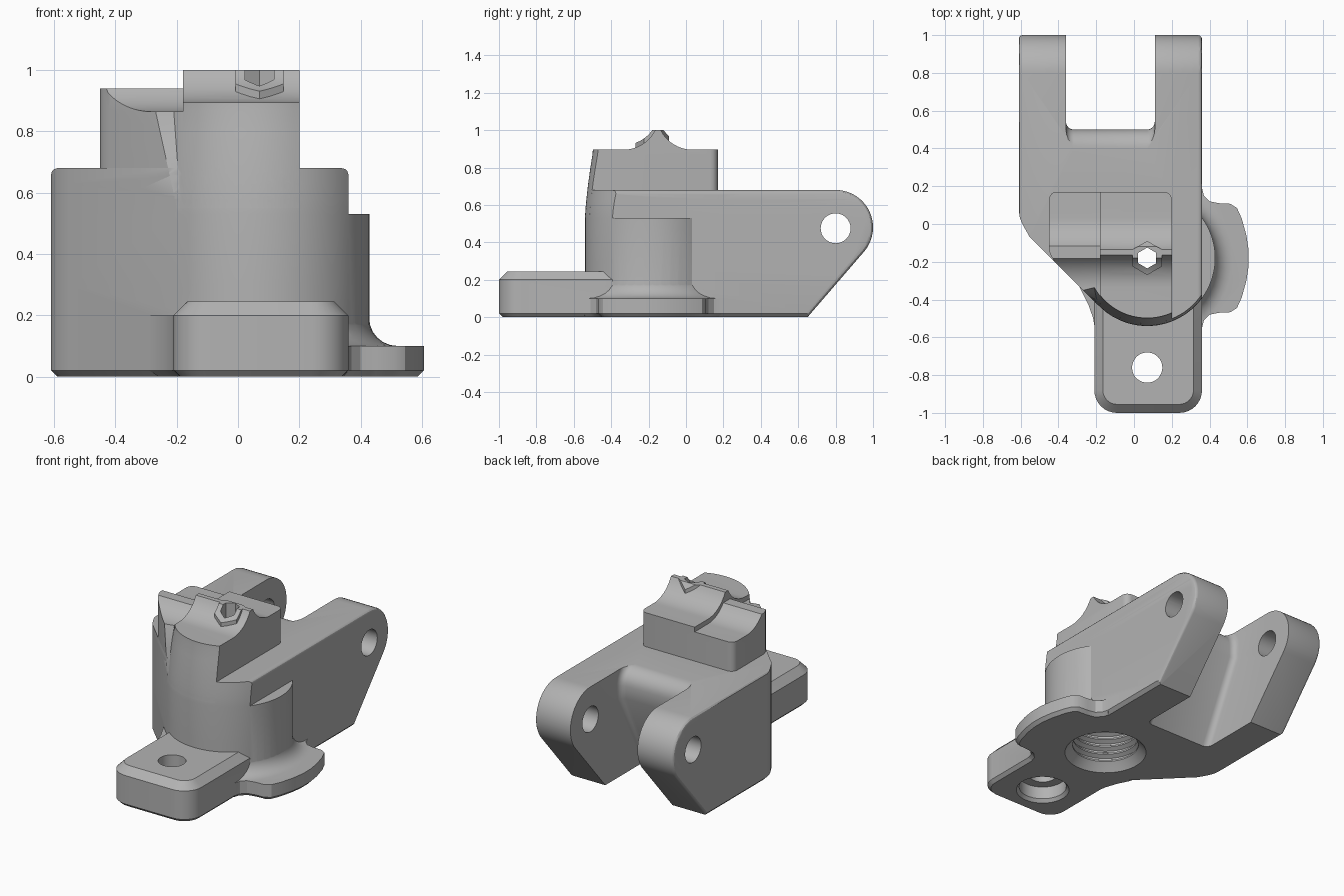
import bpy, bmesh
from math import sin, cos, acos, pi, radians, degrees

cube = bpy.data.objects.get("Cube")
if cube:
    bpy.data.objects.remove(cube, do_unlink=True)

grey = bpy.data.materials.new("plain grey")
grey.use_nodes = True
grey.diffuse_color = (0.45, 0.45, 0.45, 1)
grey.node_tree.nodes["Principled BSDF"].inputs["Base Color"].default_value = (0.45, 0.45, 0.45, 1)

CX, CY, R = 0.07, -0.18, 0.36      # barrel axis and radius


def loft(name, rings, start=0, end=0, seg=1):
    """Skin matching rings into a solid; start/end bevel the cap rims."""
    bm = bmesh.new()
    loops = [[bm.verts.new(p) for p in ring] for ring in rings]
    n = len(loops[0])
    for a, b in zip(loops, loops[1:]):
        for i in range(n):
            j = (i + 1) % n
            bm.faces.new((a[i], a[j], b[j], b[i]))
    caps = [bm.faces.new(loops[0]), bm.faces.new(loops[-1])]
    bmesh.ops.recalc_face_normals(bm, faces=bm.faces[:])
    rims = [(list(c.edges), w) for c, w in zip(caps, (start, end)) if w]
    for edges, width in rims:
        bmesh.ops.bevel(bm, geom=edges, offset=width, segments=seg,
                        profile=0.5, affect='EDGES')
    mesh = bpy.data.meshes.new(name)
    bm.to_mesh(mesh)
    bm.free()
    mesh.materials.append(grey)
    ob = bpy.data.objects.new(name, mesh)
    bpy.context.collection.objects.link(ob)
    return ob


def prism(name, pts, lo, hi, axis='z', **bevels):
    if axis == 'z':
        rings = [[(p, q, h) for p, q in pts] for h in (lo, hi)]
    else:
        rings = [[(h, p, q) for p, q in pts] for h in (lo, hi)]
    return loft(name, rings, **bevels)


def arc(x, y, r, a0, a1, n=8):
    return [(x + r * cos(radians(a0 + (a1 - a0) * i / n)),
             y + r * sin(radians(a0 + (a1 - a0) * i / n))) for i in range(n + 1)]


def turned(name, x, y, profile, n=48):
    """Round solid from (radius, height) pairs."""
    return loft(name, [[(x + r * cos(2 * pi * i / n), y + r * sin(2 * pi * i / n), z)
                        for i in range(n)] for r, z in profile])


def hexagon(r):
    return arc(CX, CY, r, 30, 330, 5)


def combine(target, tool, operation):
    mod = target.modifiers.new(operation, 'BOOLEAN')
    mod.operation, mod.solver, mod.object = operation, 'EXACT', tool
    bpy.context.view_layer.objects.active = target
    bpy.ops.object.modifier_apply(modifier=mod.name)
    bpy.data.objects.remove(tool, do_unlink=True)


def plan(z, left, right, back, corner):
    """Outline at a height: square back, slanted left front, round nose leaning back."""
    t = min(1.1, max(0, (z - 0.53) / 0.34))
    r = R - 0.04 * t ** 1.4
    dx = -0.195 - 0.075 * t
    a0 = -degrees(acos((-0.185 - 0.025 * t - CX) / r))
    a1 = -degrees(acos((right - CX) / r))
    pts = [(dx, -0.62 - dx)] + arc(CX, CY, r, a0, a1, 24)
    pts += arc(right - corner, back - corner, corner, 0, 90, 4)
    pts += arc(left + corner, back - corner, corner, 90, 180, 4)
    y = -0.62 - left
    pts += [(left, y + corner), (left + 0.08 * corner, y + 0.5 * corner),
            (left + 0.25 * corner, y + 0.1 * corner),
            (left + 0.7 * corner, y - 0.7 * corner)]
    return [(p, q, z) for p, q in pts]


def channel(base, cap):
    """Space above the two hollow slopes that rise to the ridge."""
    rad = 0.19
    top = acos(1 - (cap - base) / rad)
    steps = [top * i / 10 for i in range(11)]
    rise = [(-0.335 + rad * sin(a), base + rad * (1 - cos(a))) for a in steps]
    fall = [(-0.30 - y, z) for y, z in reversed(rise)]
    return [(-0.8, 1.3), (-0.8, base)] + rise + fall + [(0.4, base), (0.4, 1.3)]


# Main body: plan outline limited by the side outline with rounded arm ends
body = loft("clamp_body", [plan(z, -0.61, 0.36, 1.1, 0.08)
                           for z in (0, 0.3, 0.53, 0.58, 0.63, 0.69, 0.75)], start=0.02)
side = [(-0.8, 0), (0.65, 0)] + arc(0.8, 0.48, 0.2, -40, 90, 20) + [(-0.8, 0.68)]
combine(body, prism("side_limit", side, -0.61, 0.36, 'x',
                    start=0.02, end=0.02, seg=3), 'INTERSECT')

# Gap between the arms, with a rounded and undercut web
gap = [(0.2, -0.1), (0.5, 0.5)] + arc(0.4, 0.58, 0.1, 0, 90) + \
      [(0.4, 0.8), (1.2, 0.8), (1.2, -0.1)]
combine(body, prism("arm_gap", gap, -0.36, 0.11, 'x', start=0.04, end=0.04, seg=4), 'DIFFERENCE')
combine(body, prism("pin_hole", arc(0.8, 0.475, 0.08, 0, 348.75, 31), -0.9, 0.9, 'x'), 'DIFFERENCE')

# Barrel bulge on the left side
half = degrees(acos(0.29 / R))
bulge = arc(CX, CY, R, -half, half, 20) + [(0.3, 0.02), (0.3, -0.36)]
combine(body, prism("barrel_bulge", bulge, 0, 0.53), 'UNION')

# Side flange with its hollow fillet against the barrel
lower = [(0.3, -0.56), (0.36, -0.55), (0.37, -0.51), (0.4, -0.48), (0.45, -0.47),
         (0.51, -0.467), (0.545, -0.445), (0.57, -0.39), (0.595, -0.3), (0.607, -0.22)]
flange = lower + [(x, 2 * CY - y) for x, y in reversed(lower)]
fillet = turned("flange_fillet", CX, CY, [(0.45, 0.05)] + [
    (0.45 - 0.092 * sin(radians(a)), 0.192 - 0.092 * cos(radians(a))) for a in range(0, 91, 15)])
combine(fillet, prism("fillet_limit", flange, 0.03, 0.3), 'INTERSECT')
combine(body, prism("side_flange", flange, 0, 0.1, start=0.02), 'UNION')
combine(body, fillet, 'UNION')

# Front foot and the flare joining it to the slanted wall
foot = arc(-0.09, -0.88, 0.12, 180, 270) + arc(0.24, -0.88, 0.12, 270, 360) + \
       [(0.36, -0.3), (-0.21, -0.3)]
combine(body, prism("front_foot", foot, 0, 0.245, start=0.02, end=0.045), 'UNION')
flare = [(-0.208, -0.55), (-0.216, -0.5), (-0.24, -0.43), (-0.29, -0.33),
         (-0.1, -0.3), (-0.1, -0.55)]
combine(body, prism("foot_flare", flare, 0, 0.2, start=0.02), 'UNION')

# Tower with hollow slopes, lower on its right part
tower = loft("tower", [plan(z, -0.45, 0.2, 0.17, 0.04)
                       for z in (0.55, 0.6, 0.66, 0.73, 0.8, 0.87, 0.94, 1.05)])
combine(tower, prism("high_channel", channel(0.895, 1.0), -0.8, 0.8, 'x'), 'DIFFERENCE')
combine(tower, prism("low_channel", channel(0.865, 0.94), -0.8, -0.18, 'x'), 'DIFFERENCE')

# Six-sided collar on the ridge
collar = prism("collar", hexagon(0.09), 0.8, 1.05)
combine(collar, prism("collar_channel", channel(0.92, 1.0), -0.8, 0.8, 'x'), 'DIFFERENCE')
combine(tower, collar, 'UNION')
combine(body, tower, 'UNION')

# Foot bolt hole with counterbore
combine(body, turned("bolt_hole", CX, -0.76,
                     [(0.165, -0.01), (0.14, 0.02), (0.14, 0.1), (0.08, 0.1), (0.08, 0.4)]),
        'DIFFERENCE')

# Grooved bore from below, then a six-sided passage to the top
bore = [(0.25, -0.01), (0.215, 0.03)]
for i in range(10):
    z = 0.05 + i * 0.05
    bore += [(0.195, z), (0.195, z + 0.01), (0.22, z + 0.025), (0.22, z + 0.035)]
bore += [(0.195, 0.56), (0.195, 0.6)]
combine(body, turned("grooved_bore", CX, CY, bore), 'DIFFERENCE')
combine(body, prism("hex_passage", hexagon(0.055), 0.5, 1.2), 'DIFFERENCE')

# Smooth shading with crisp edges
bpy.ops.object.select_all(action='DESELECT')
body.select_set(True)
bpy.context.view_layer.objects.active = body
bpy.ops.object.shade_smooth_by_angle(angle=radians(30))
